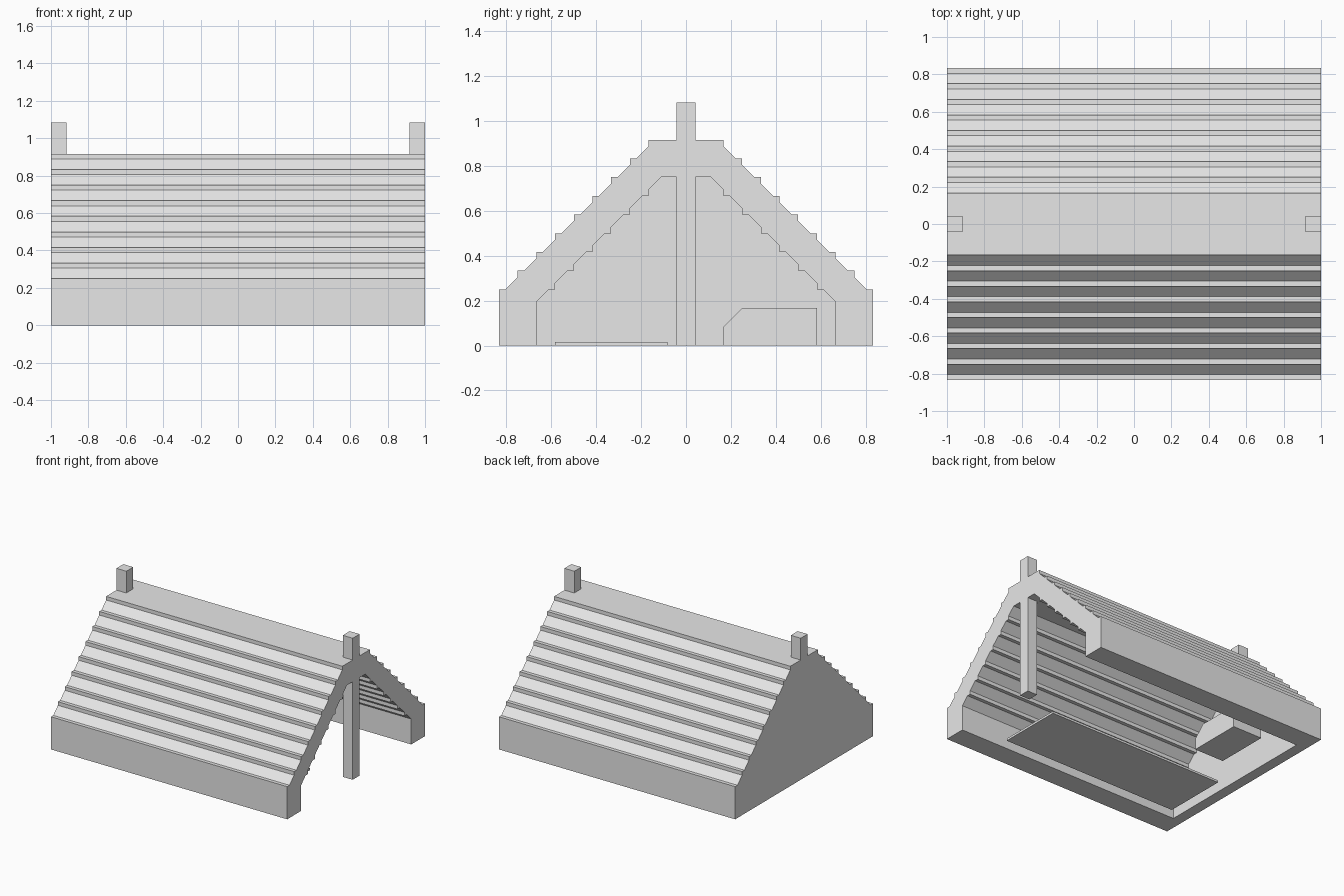
import bpy
import bmesh

cube = bpy.data.objects.get("Cube")
if cube:
    bpy.data.objects.remove(cube, do_unlink=True)

U = 1 / 12  # one module of the building grid

canvas = bpy.data.materials.new("light_grey")
canvas.use_nodes = True
canvas.diffuse_color = (0.8, 0.8, 0.8, 1)
canvas.node_tree.nodes["Principled BSDF"].inputs["Base Color"].default_value = (0.8, 0.8, 0.8, 1)


def prism(name, profile, x0, x1):
    """Extrude a (y, z) profile, given in modules, along x."""
    bm = bmesh.new()
    face = bm.faces.new([bm.verts.new((x0 * U, y * U, z * U)) for y, z in profile])
    ext = bmesh.ops.extrude_face_region(bm, geom=[face])
    moved = [v for v in ext["geom"] if isinstance(v, bmesh.types.BMVert)]
    bmesh.ops.translate(bm, vec=((x1 - x0) * U, 0, 0), verts=moved)
    bmesh.ops.recalc_face_normals(bm, faces=bm.faces)
    mesh = bpy.data.meshes.new(name)
    bm.to_mesh(mesh)
    bm.free()
    mesh.materials.append(canvas)
    obj = bpy.data.objects.new(name, mesh)
    bpy.context.collection.objects.link(obj)
    return obj


def box(name, x0, x1, y0, y1, z0, z1):
    return prism(name, [(y0, z0), (y1, z0), (y1, z1), (y0, z1)], x0, x1)


def mirrored(half):
    """Complete a right-hand half outline with its mirror image."""
    return half + [(-y, z) for y, z in reversed(half)]


STEP = 1 / 3

# Outer outline: upright skirt, then overlapping stepped rows up to the ridge
outer = [(10, 0)]
for k in range(8):
    y, z = 10 - k, 3 + k
    outer += [(y, z), (y - STEP, z), (y - 1, z + 1 - STEP)]
outer.append((2, 11))

# Inner outline follows the same rows from below
inner = [(8, 0)]
for k in range(7):
    y, z = 8 - k, 2 + k
    inner += [(y, z + STEP), (y - 1 + STEP, z + 1)]
    if k < 6:
        inner.append((y - 1, z + 1))

# Roof shell, open at one end, and the solid wall at the other
prism("tent_roof", mirrored(outer) + mirrored(inner)[::-1], -11, 12)
prism("end_wall", mirrored(outer), -12, -11)

# Posts: tips above the ridge at both ends, full support in the opening
box("front_post", 11, 12, -0.5, 0.5, 0, 9)
box("front_post_tip", 11, 12, -0.5, 0.5, 11, 13)
box("rear_post_tip", -12, -11, -0.5, 0.5, 11, 13)

# Furnishings inside
box("sleeping_mat", -10, 8, -7, -1, 0, 0.2)
prism("storage_chest", [(2, 0), (7, 0), (7, 2), (3, 2), (2, 1)], -8, -5)
